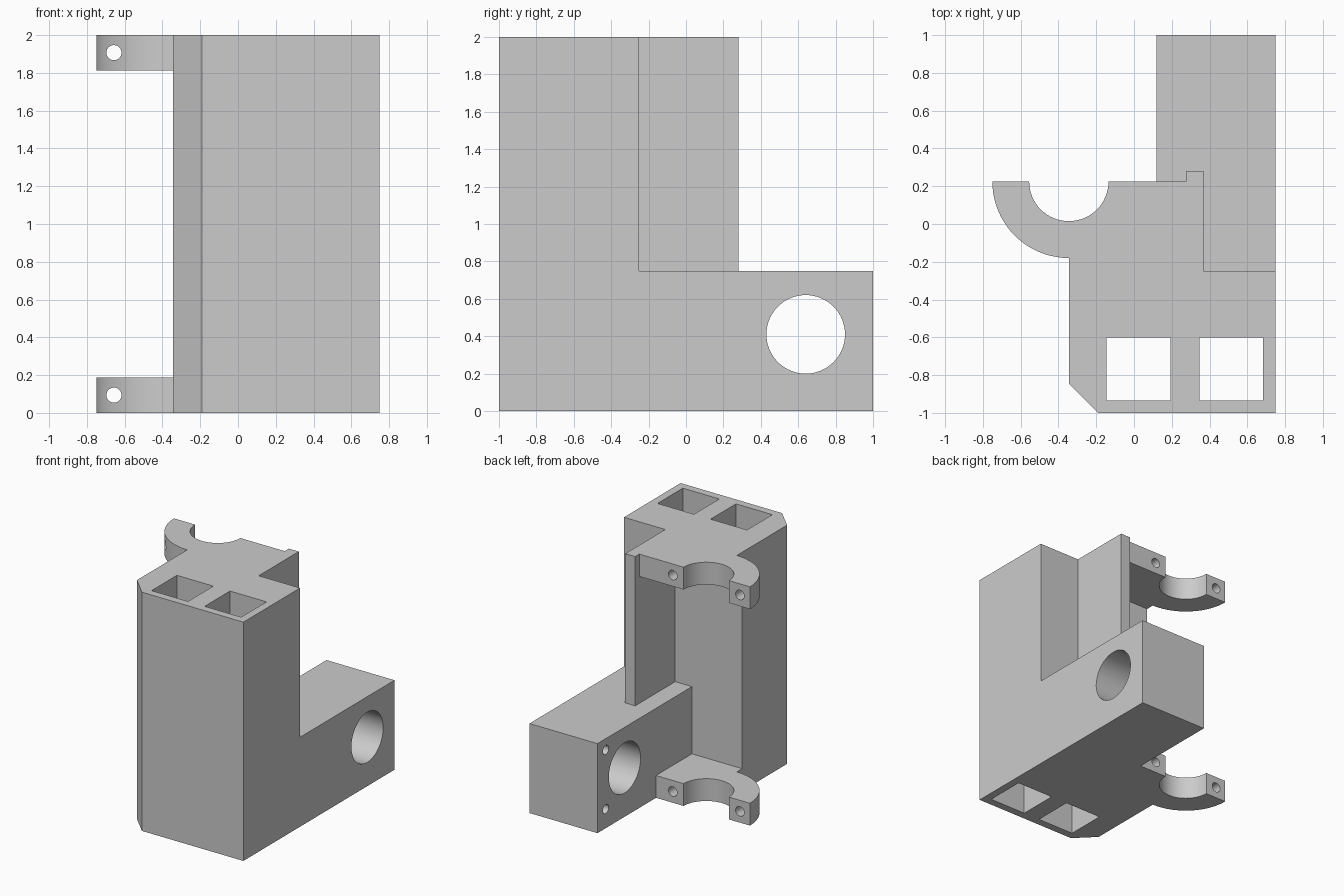
import bpy
import bmesh
from math import cos, sin, pi, radians
from mathutils import Matrix

if "Cube" in bpy.data.objects:
    bpy.data.objects.remove(bpy.data.objects["Cube"], do_unlink=True)

grey = bpy.data.materials.new("plain_grey")
grey.use_nodes = True
grey.diffuse_color = (0.6, 0.6, 0.6, 1)
grey.node_tree.nodes["Principled BSDF"].inputs["Base Color"].default_value = (0.6, 0.6, 0.6, 1)


def add_object(name, bm):
    bmesh.ops.recalc_face_normals(bm, faces=bm.faces)
    mesh = bpy.data.meshes.new(name)
    bm.to_mesh(mesh)
    bm.free()
    mesh.materials.append(grey)
    obj = bpy.data.objects.new(name, mesh)
    bpy.context.collection.objects.link(obj)
    return obj


def prism(name, outline, z0, z1):
    """Extrude a plan outline between two heights."""
    bm = bmesh.new()
    face = bm.faces.new([bm.verts.new((x, y, z0)) for x, y in outline])
    top = bmesh.ops.extrude_face_region(bm, geom=[face])["geom"]
    verts = [v for v in top if isinstance(v, bmesh.types.BMVert)]
    bmesh.ops.translate(bm, vec=(0, 0, z1 - z0), verts=verts)
    return add_object(name, bm)


def box(name, x0, x1, y0, y1, z0, z1):
    return prism(name, [(x0, y0), (x1, y0), (x1, y1), (x0, y1)], z0, z1)


def rod(name, centre, radius, length, axis, segments=32):
    """Cylinder lying along X or Y."""
    turn = Matrix.Rotation(pi / 2, 4, "Y" if axis == "X" else "X")
    bm = bmesh.new()
    bmesh.ops.create_cone(bm, cap_ends=True, segments=segments, radius1=radius,
                          radius2=radius, depth=length,
                          matrix=Matrix.Translation(centre) @ turn)
    return add_object(name, bm)


def arc(radius, start, end, steps):
    return [(RING_X + radius * cos(start + (end - start) * i / steps),
             RING_Y + radius * sin(start + (end - start) * i / steps))
            for i in range(steps + 1)]


def combine(target, tool, operation):
    mod = target.modifiers.new(operation.title(), "BOOLEAN")
    mod.operation = operation
    mod.solver = "EXACT"
    mod.object = tool
    bpy.context.view_layer.objects.active = target
    bpy.ops.object.modifier_apply(modifier=mod.name)
    bpy.data.objects.remove(tool, do_unlink=True)


LEFT, RIGHT, WALL, INNER = -0.345, 0.75, -0.25, -0.4
RING_X, RING_Y, BORE, RIM = -0.345, 0.225, 0.21, 0.405
CLAMP = 0.187

# Chamfered column
bracket = prism("bracket", [(LEFT, -0.845), (-0.19, -1), (RIGHT, -1),
                            (RIGHT, WALL), (LEFT, WALL)], 0, 2)

# Rear arm and upright rib
parts = [box("rear_arm", 0.12, RIGHT, INNER, 1, 0, 0.75),
         box("upright_rib", 0.275, 0.367, INNER, 0.28, 0.5, 2)]


# Half-ring clamps at bottom and top
def clamp(name, end_x, z0):
    outline = arc(RIM, pi, 1.5 * pi, 20)
    outline += [(LEFT, INNER), (end_x, INNER), (end_x, RING_Y)]
    outline += arc(BORE, 2 * pi, pi, 32)
    return prism(name, outline, z0, z0 + CLAMP)


parts += [clamp("lower_clamp", 0.2, 0), clamp("upper_clamp", 0.32, 2 - CLAMP)]
for part in parts:
    combine(bracket, part, "UNION")

# Square shafts through the column
cutters = [box("shaft", x, x + 0.338, -0.935, -0.6, -0.1, 2.1) for x in (-0.146, 0.346)]

# Large bore through the arm, with two blind screw holes
cutters.append(rod("arm_bore", (0.4, 0.64, 0.41), 0.21, 1, "X", 64))
for z in (0.16, 0.655):
    cutters.append(rod("arm_screw", (0.12, 0.89, z), 0.038, 0.6, "X"))

# Clamp screw holes: open on the ring side, blind on the column side
for z in (0.094, 1.907):
    cutters.append(rod("ring_screw", (-0.657, 0.1, z), 0.04, 0.8, "Y"))
    cutters.append(rod("plate_screw", (-0.035, RING_Y, z), 0.04, 0.7, "Y"))

for cutter in cutters:
    combine(bracket, cutter, "DIFFERENCE")

# Merge leftover coplanar splits and shade the curves
bm = bmesh.new()
bm.from_mesh(bracket.data)
bmesh.ops.remove_doubles(bm, verts=bm.verts, dist=0.0001)
bmesh.ops.dissolve_limit(bm, angle_limit=radians(0.5), verts=bm.verts, edges=bm.edges)
bm.to_mesh(bracket.data)
bm.free()
bpy.ops.object.select_all(action="DESELECT")
bracket.select_set(True)
bpy.context.view_layer.objects.active = bracket
bpy.ops.object.shade_smooth_by_angle(angle=radians(30))
